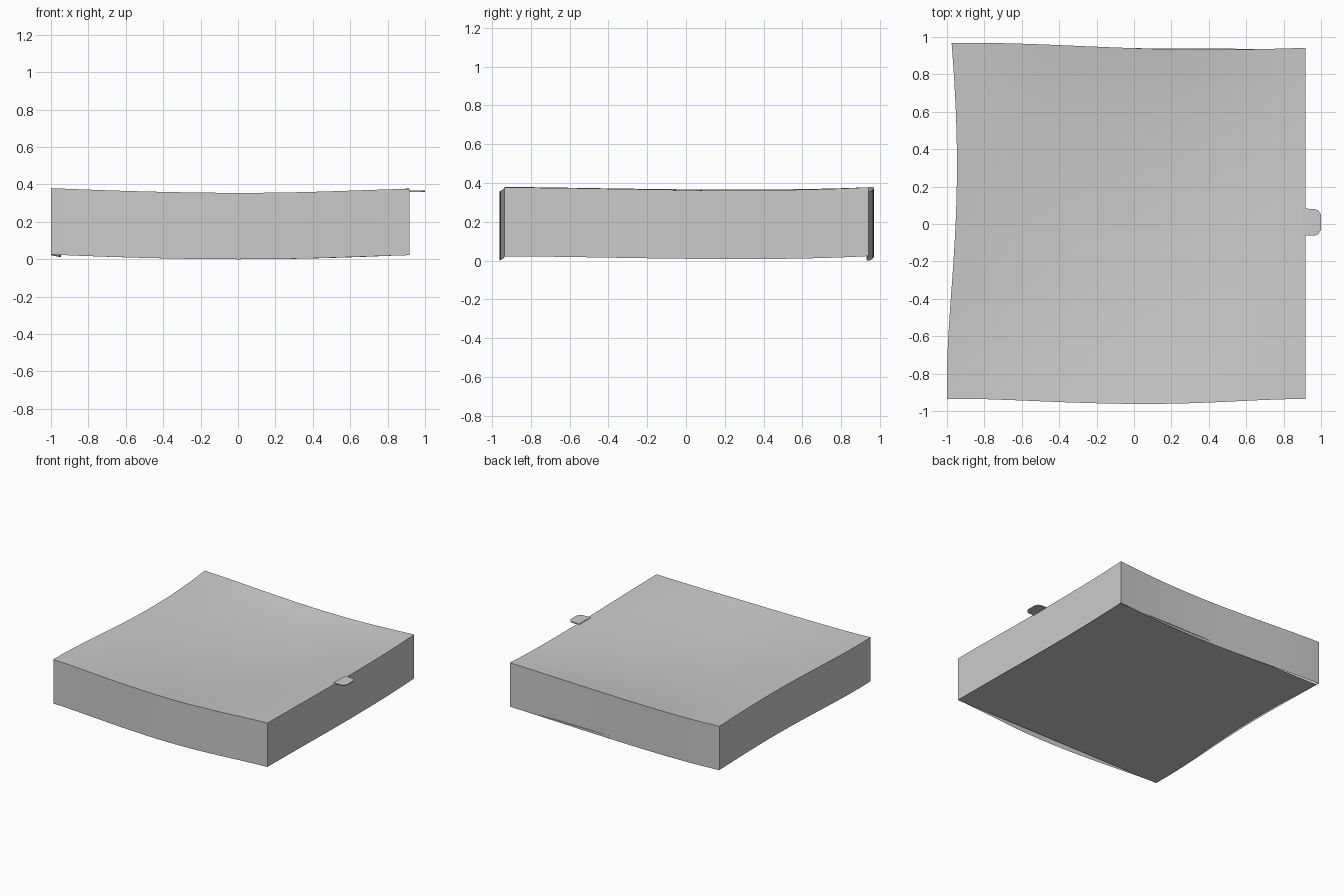
import bpy, bmesh
from mathutils import Vector

if "Cube" in bpy.data.objects:
    bpy.data.objects.remove(bpy.data.objects["Cube"])

N = 16
HEIGHT = 0.355
SAG = 0.045


def curve(points, t):
    """Smooth curve through control points spaced evenly over t = 0..1."""
    n = len(points) - 1
    total = Vector((0, 0, 0))
    for i, p in enumerate(points):
        w = 1.0
        for j in range(n + 1):
            if j != i:
                w *= (t * n - j) / (i - j)
        total += Vector(p) * w
    return total


# Lower edge curves of the cushion, each running along +x or +y
A, B = (-1, -0.935, 0.025), (0.918, -0.935, 0.022)
C, D = (-0.975, 0.967, 0.024), (0.918, 0.942, 0.023)
front = [A, (-0.52, -0.947, 0.008), (0.0, -0.962, 0.0), (0.46, -0.952, 0.007), B]
back = [C, (-0.49, 0.96, 0.007), (0.0, 0.94, 0.0), (0.46, 0.932, 0.006), D]
left = [A, (-0.983, -0.45, 0.018), (-0.953, 0.02, 0.012), (-0.949, 0.5, 0.012), C]
right = [B, (0.918, -0.45, 0.016), (0.918, 0.02, 0.009), (0.918, 0.5, 0.009), D]


def top_point(s, t):
    """Blend the four edge curves into one surface, dipping in the middle."""
    a, b, c, d = (Vector(p) for p in (A, B, C, D))
    p = (curve(front, s) * (1 - t) + curve(back, s) * t
         + curve(left, t) * (1 - s) + curve(right, t) * s
         - a * (1 - s) * (1 - t) - b * s * (1 - t)
         - c * (1 - s) * t - d * s * t)
    p.z += HEIGHT - SAG * 16 * s * (1 - s) * t * (1 - t)
    return p


def bottom_point(s, t):
    """Flat panel following the side walls, straight along front and back."""
    p = curve(left, t).lerp(curve(right, t), s)
    y0 = -0.934
    y1 = 0.945 - 0.010 * s
    return Vector((p.x + 0.004 * (1 - s), y0 + (y1 - y0) * t, 0.022))


def grid(bm, nu, nv, point, flip=False):
    vs = [[bm.verts.new(point(i / nu, j / nv)) for j in range(nv + 1)] for i in range(nu + 1)]
    for i in range(nu):
        for j in range(nv):
            q = [vs[i][j], vs[i + 1][j], vs[i + 1][j + 1], vs[i][j + 1]]
            bm.faces.new(q[::-1] if flip else q)


def finish(bm, name):
    mesh = bpy.data.meshes.new(name)
    bm.to_mesh(mesh)
    bm.free()
    ob = bpy.data.objects.new(name, mesh)
    bpy.context.collection.objects.link(ob)
    bpy.ops.object.select_all(action='DESELECT')
    ob.select_set(True)
    bpy.context.view_layer.objects.active = ob
    bpy.ops.object.shade_smooth_by_angle()
    return ob


UP = Vector((0, 0, HEIGHT))

# Sagging top and the four curved side walls
bm = bmesh.new()
grid(bm, N, N, top_point)
for edge, flip in ((front, False), (back, True), (left, True), (right, False)):
    grid(bm, N, 1, lambda s, t, e=edge: curve(e, s) + UP * t, flip)
bmesh.ops.remove_doubles(bm, verts=bm.verts, dist=0.0005)
finish(bm, "cushion_top_and_sides")

# Flat bottom panel
bm = bmesh.new()
grid(bm, N, N, bottom_point, True)
finish(bm, "cushion_bottom")

# Thin rounded pull tab on the right edge
bm = bmesh.new()
outline = [(0.90, -0.062), (0.965, -0.062), (0.985, -0.054), (1.0, -0.03),
           (1.0, 0.05), (0.985, 0.073), (0.965, 0.08), (0.90, 0.083)]
face = bm.faces.new([bm.verts.new((x, y, 0.359)) for x, y in outline])
ext = bmesh.ops.extrude_face_region(bm, geom=[face])
top = [v for v in ext["geom"] if isinstance(v, bmesh.types.BMVert)]
bmesh.ops.translate(bm, verts=top, vec=(0, 0, 0.008))
bmesh.ops.recalc_face_normals(bm, faces=bm.faces)
finish(bm, "pull_tab")
